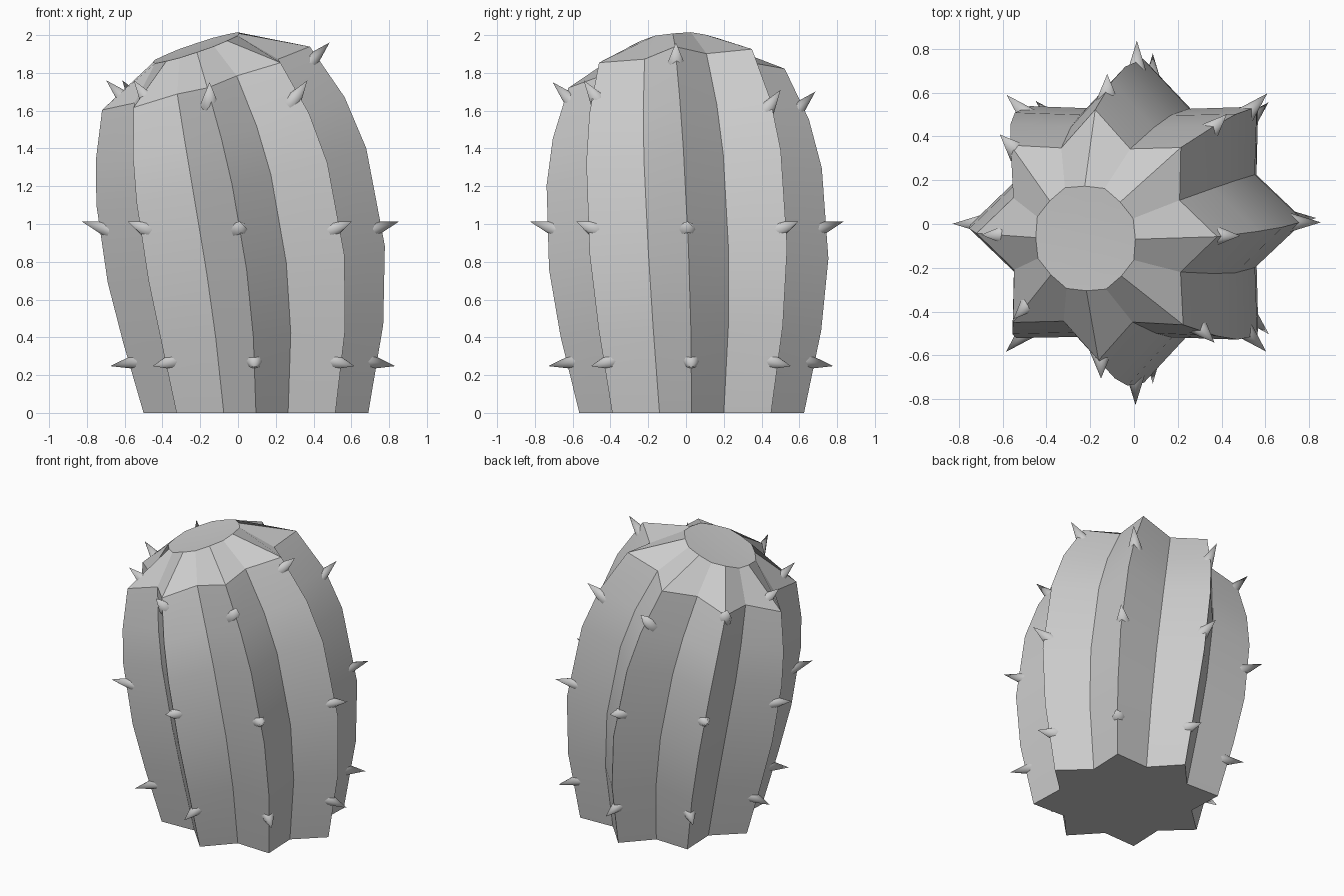
import bpy, bmesh, math
from mathutils import Vector, Matrix

if "Cube" in bpy.data.objects:
    bpy.data.objects.remove(bpy.data.objects["Cube"])

RIBS = 8
K = 0.172                                   # curvature of the leaning stem
LEAN = Vector((-0.957, -0.29, 0)).normalized()
AXIS = Vector((0, 0, 1)).cross(LEAN)
BASE = Vector((0.095, 0.03, 0))

# (distance along stem, rib radius, valley radius)
PROFILE = [(0, .595, .445), (.42, .69, .52), (.79, .74, .555), (1.26, .73, .55),
           (1.52, .68, .51), (1.80, .575, .43), (1.97, .24, .25)]
APEX = 1.96


def stem_point(s, r, a):
    """Point at angle a and radius r around the bent stem."""
    c = BASE + LEAN * ((1 - math.cos(K * s)) / K) + Vector((0, 0, math.sin(K * s) / K))
    p = Vector((r * math.cos(a), r * math.sin(a), 0))
    return c + Matrix.Rotation(K * s, 3, AXIS) @ p


def finish(name, bm):
    bmesh.ops.recalc_face_normals(bm, faces=bm.faces)
    me = bpy.data.meshes.new(name)
    bm.to_mesh(me)
    bm.free()
    ob = bpy.data.objects.new(name, me)
    bpy.context.collection.objects.link(ob)
    bpy.ops.object.select_all(action='DESELECT')
    ob.select_set(True)
    bpy.context.view_layer.objects.active = ob
    return ob


# Ribbed body: star-shaped rings joined up to a shallow crown
bm = bmesh.new()
n = RIBS * 2
rings = [[bm.verts.new(stem_point(s, rv if i % 2 else rt, i * math.tau / n))
          for i in range(n)] for s, rt, rv in PROFILE]
for lo, hi in zip(rings, rings[1:]):
    for i in range(n):
        j = (i + 1) % n
        bm.faces.new((lo[i], lo[j], hi[j], hi[i]))
bm.faces.new(rings[0][::-1])
apex = bm.verts.new(stem_point(APEX, 0, 0))
for i in range(n):
    bm.faces.new((rings[-1][i], rings[-1][(i + 1) % n], apex))
finish("cactus_body", bm)
bpy.ops.object.shade_smooth_by_angle(angle=math.radians(15))


def ridge_at(z, a):
    """Point on the ridge of the rib at angle a, at height z."""
    pts = [stem_point(s, rt, a) for s, rt, _ in PROFILE]
    for p, q in zip(pts, pts[1:]):
        if p.z <= z <= q.z:
            return p.lerp(q, (z - p.z) / (q.z - p.z))
    return pts[-1]


# Spines: three rows of cones, one on each rib
UPPER = [1.89, 1.64, 1.63, 1.69, 1.69, 1.69, 1.68, 1.69]
for row, height, pitch in (("lower", .265, -10), ("middle", .985, 17), ("upper", None, 45)):
    bm = bmesh.new()
    for i in range(RIBS):
        a = i * math.tau / RIBS
        p = ridge_at(height or UPPER[i], a)
        t = math.radians(pitch)
        d = Vector((math.cos(a) * math.cos(t), math.sin(a) * math.cos(t), math.sin(t)))
        rot = d.to_track_quat('Z', 'Y').to_matrix().to_4x4()
        bmesh.ops.create_cone(bm, cap_ends=True, segments=8, radius1=.05, radius2=0, depth=.17,
                              matrix=Matrix.Translation(p + d * .015) @ rot)
    bmesh.ops.remove_doubles(bm, verts=bm.verts, dist=1e-4)
    finish(row + "_spines", bm)
    bpy.ops.object.shade_smooth_by_angle(angle=math.radians(50))
